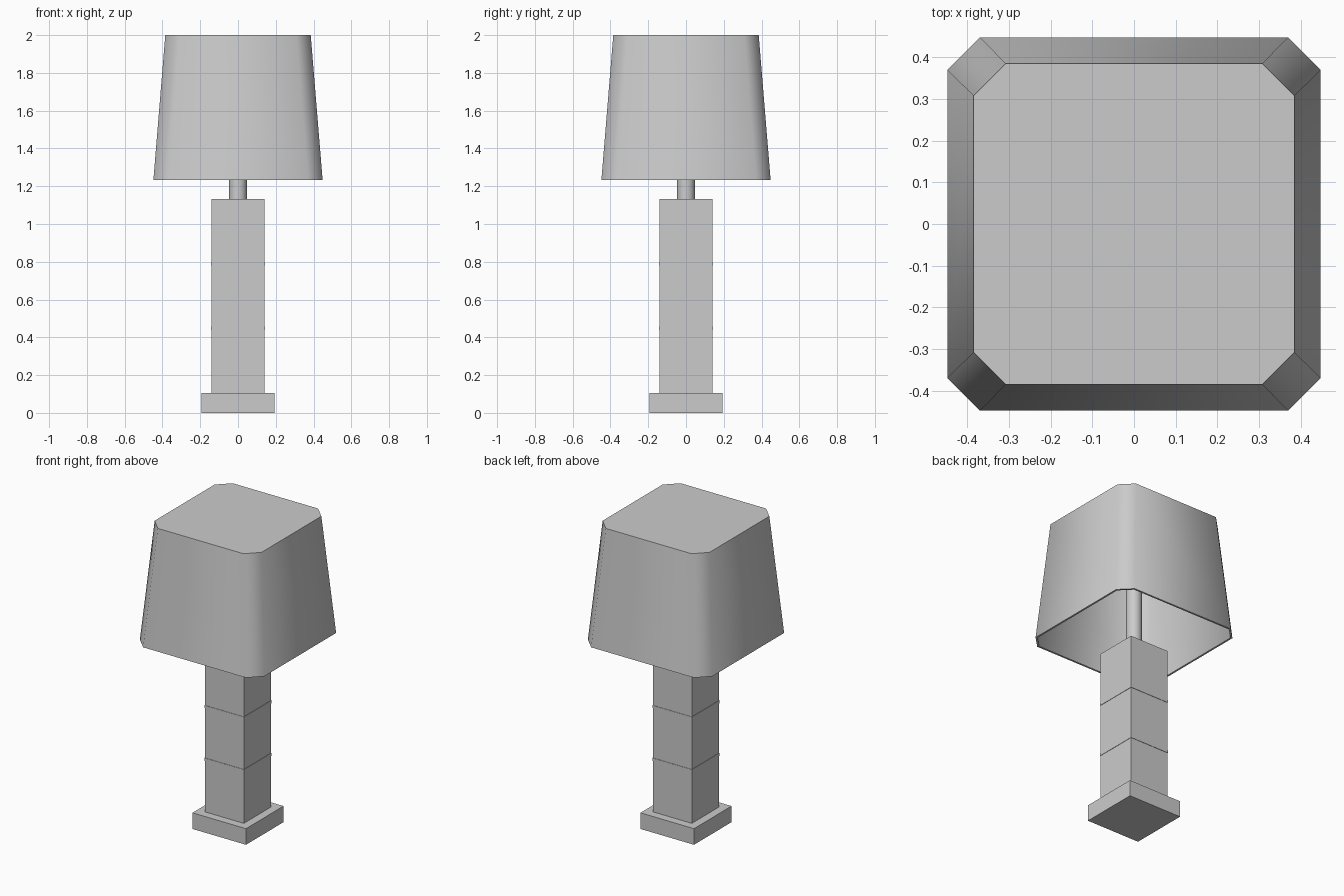
import bpy, bmesh, math

if "Cube" in bpy.data.objects:
    bpy.data.objects.remove(bpy.data.objects["Cube"])


def box(name, half, z0, z1):
    bpy.ops.mesh.primitive_cube_add(size=1, location=(0, 0, (z0 + z1) / 2))
    ob = bpy.context.object
    ob.name = name
    ob.scale = (2 * half, 2 * half, z1 - z0)
    bpy.ops.object.transform_apply(location=False, rotation=False, scale=True)
    return ob


def octagon(bm, half, flat, z):
    # square ring with chamfered corners
    pts = [(half, flat), (flat, half), (-flat, half), (-half, flat),
           (-half, -flat), (-flat, -half), (flat, -half), (half, -flat)]
    return [bm.verts.new((x, y, z)) for x, y in pts]


# square foot and column
BASE_TOP, COLUMN_TOP = 0.105, 1.133
box("foot", 0.193, 0, BASE_TOP)
box("column", 0.14, BASE_TOP, COLUMN_TOP)

# thin bands dividing the column into thirds
for i in (1, 2):
    z = BASE_TOP + (COLUMN_TOP - BASE_TOP) * i / 3
    box(f"column_band_{i}", 0.1425, z - 0.009, z + 0.009)

# round neck, running up inside the shade
NECK_TOP = 1.985
bpy.ops.mesh.primitive_cylinder_add(
    vertices=32, radius=0.047, depth=NECK_TOP - COLUMN_TOP,
    location=(0, 0, (NECK_TOP + COLUMN_TOP) / 2))
bpy.context.object.name = "neck"
bpy.ops.object.shade_smooth_by_angle(angle=math.radians(40))

# tapered shade: closed top, open hollow underside
bm = bmesh.new()
rings = [octagon(bm, 0.385, 0.308, 2.0), octagon(bm, 0.448, 0.37, 1.233),
         octagon(bm, 0.436, 0.365, 1.233), octagon(bm, 0.374, 0.303, 1.988)]
for a, b in zip(rings, rings[1:]):
    for i in range(8):
        j = (i + 1) % 8
        bm.faces.new((a[i], b[i], b[j], a[j]))
bm.faces.new(rings[0])
bm.faces.new(rings[-1])
bmesh.ops.recalc_face_normals(bm, faces=bm.faces)
mesh = bpy.data.meshes.new("shade")
bm.to_mesh(mesh)
bm.free()
shade = bpy.data.objects.new("shade", mesh)
bpy.context.collection.objects.link(shade)
bpy.ops.object.select_all(action='DESELECT')
shade.select_set(True)
bpy.context.view_layer.objects.active = shade
bpy.ops.object.shade_smooth_by_angle(angle=math.radians(60))
